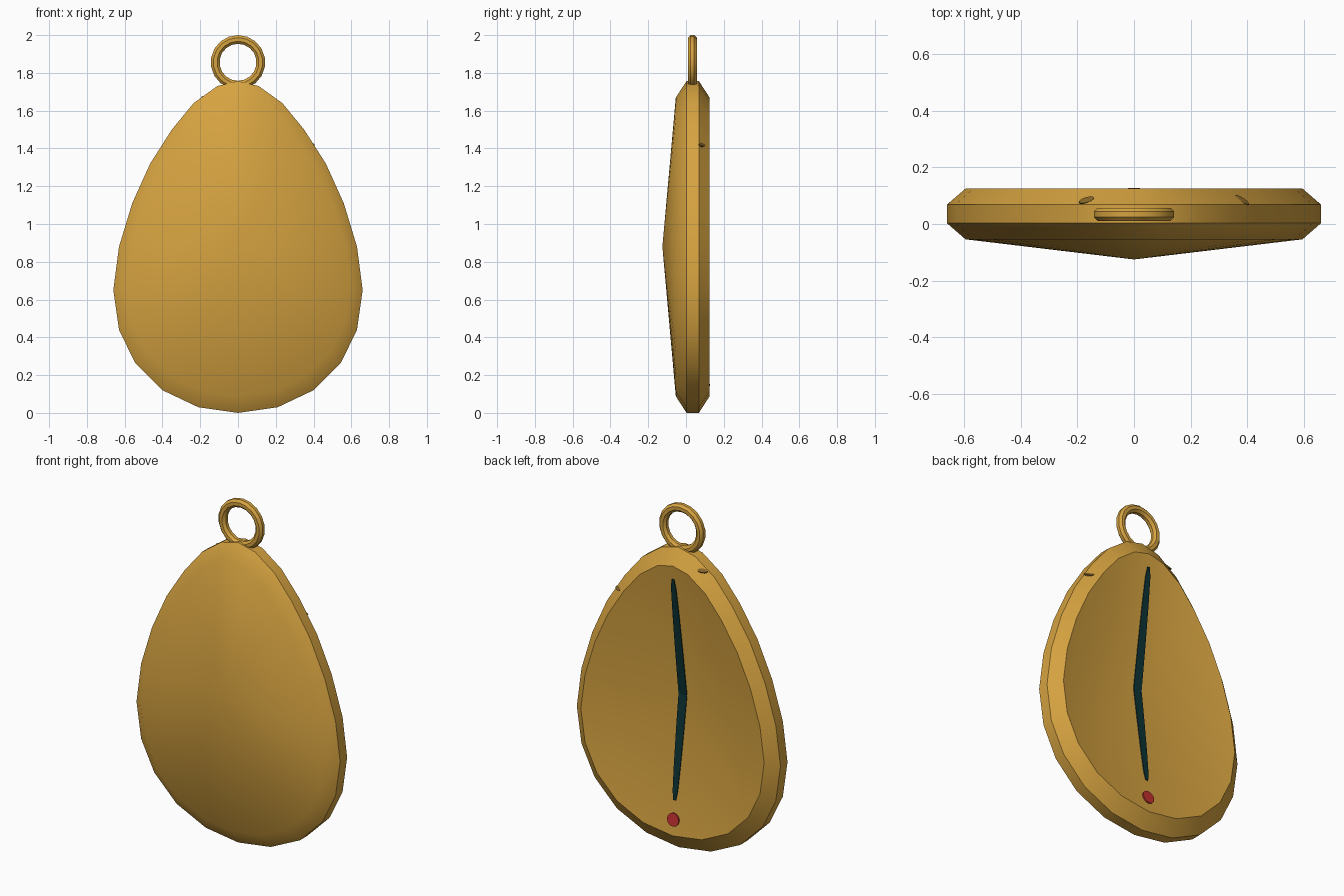
import bpy, bmesh, math
from mathutils import Vector, Matrix

if "Cube" in bpy.data.objects:
    bpy.data.objects.remove(bpy.data.objects["Cube"])

CZ = 0.88          # height of the dish centre
RIM_Y, DISH_Y = 0.125, 0.022
INSET = 0.9


def material(name, rgb):
    m = bpy.data.materials.new(name)
    m.diffuse_color = (*rgb, 1)
    m.use_nodes = True
    m.node_tree.nodes["Principled BSDF"].inputs["Base Color"].default_value = m.diffuse_color
    return m


GOLD = material("gold", (0.67, 0.365, 0.052))
TEAL = material("dark teal", (0.004, 0.032, 0.034))
RED = material("red", (0.54, 0.03, 0.03))
BROWN = material("dark gold", (0.22, 0.12, 0.02))


def make(name, bm, mat, smooth=None):
    bmesh.ops.recalc_face_normals(bm, faces=bm.faces)
    me = bpy.data.meshes.new(name)
    bm.to_mesh(me)
    bm.free()
    me.materials.append(mat)
    ob = bpy.data.objects.new(name, me)
    bpy.context.collection.objects.link(ob)
    if smooth:
        bpy.ops.object.select_all(action='DESELECT')
        ob.select_set(True)
        bpy.context.view_layer.objects.active = ob
        bpy.ops.object.shade_smooth_by_angle(angle=math.radians(smooth))
    return ob


# Egg outline: right half, bottom to top, then mirrored
half = [(0, 0), (.21, .03), (.40, .12), (.545, .265), (.63, .44), (.66, .65),
        (.63, .88), (.56, 1.11), (.465, 1.32), (.35, 1.50), (.235, 1.64),
        (.11, 1.73), (0, 1.757)]
outline = half + [(-x, z) for x, z in half[-2:0:-1]]
N = len(outline)

# Pendant body: domed front, bevelled edge, hollow back
bm = bmesh.new()
rings = []
for y, s in [(-.054, INSET), (.003, 1), (.068, 1), (RIM_Y, INSET)]:
    rings.append([bm.verts.new((x * s, y, CZ + (z - CZ) * s)) for x, z in outline])
for a, b in zip(rings, rings[1:]):
    for i in range(N):
        j = (i + 1) % N
        bm.faces.new((a[i], a[j], b[j], b[i]))
for ring, y in ((rings[0], -.125), (rings[-1], DISH_Y)):
    tip = bm.verts.new((0, y, CZ))
    for i in range(N):
        bm.faces.new((ring[i], ring[(i + 1) % N], tip))
make("pendant_body", bm, GOLD, 39)

# Hanging ring
bm = bmesh.new()
M, K = 18, 8
grid = []
for i in range(M):
    a = 2 * math.pi * i / M
    row = []
    for k in range(K):
        t = 2 * math.pi * (k + .5) / K
        r = .121 + .025 * math.cos(t)
        row.append(bm.verts.new((r * math.sin(a), .034 + .025 * math.sin(t),
                                 1.856 + r * math.cos(a))))
    grid.append(row)
for i in range(M):
    for k in range(K):
        p, q = grid[i], grid[(i + 1) % M]
        bm.faces.new((p[k], q[k], q[(k + 1) % K], p[(k + 1) % K]))
make("hanging_ring", bm, GOLD, 39)


def dish(z):
    """Depth of the hollow back on its centre line."""
    end = CZ * (1 - INSET) if z < CZ else CZ + (1.757 - CZ) * INSET
    return DISH_Y + (RIM_Y - DISH_Y) * (z - CZ) / (end - CZ)


# Slit: thin leaf-shaped plate folded into the hollow
bm = bmesh.new()
steps = [(.29, .008), (.34, .016), (.48, .021), (.68, .025), (CZ, .027),
         (1.12, .025), (1.37, .021), (1.53, .016), (1.59, .008)]
rows = [[bm.verts.new((x, dish(z) + .007, z)) for x in (-w, w)] for z, w in steps]
for a, b in zip(rows, rows[1:]):
    bm.faces.new((a[0], a[1], b[1], b[0]))
slit = make("back_slit", bm, TEAL)
mod = slit.modifiers.new("thickness", 'SOLIDIFY')
mod.thickness, mod.offset = .004, 0


def stud(name, pos, normal, rx, ry, mat):
    """Thin oval plate lying on a surface."""
    bm = bmesh.new()
    rot = Vector(normal).to_track_quat('Z', 'Y').to_matrix().to_4x4()
    bmesh.ops.create_cone(bm, cap_ends=True, segments=12, radius1=1, radius2=1, depth=.008,
                          matrix=Matrix.Translation(pos) @ rot @ Matrix.Diagonal((rx, ry, 1, 1)))
    make(name, bm, mat)


# Red dot below the slit
stud("red_dot", (0, dish(.18) + .005, .18), (0, 1, .13), .038, .038, RED)

# Small dark marks on the back bevel
for n, (x, z) in enumerate([(-.17, 1.685), (.388, 1.43)]):
    s = .98
    tilt = Vector((x * .6, .35, (z - CZ) * .55)).normalized()
    stud(f"bevel_mark_{n + 1}", (x * s, .083, CZ + (z - CZ) * s), tilt, .028, .012, BROWN)
